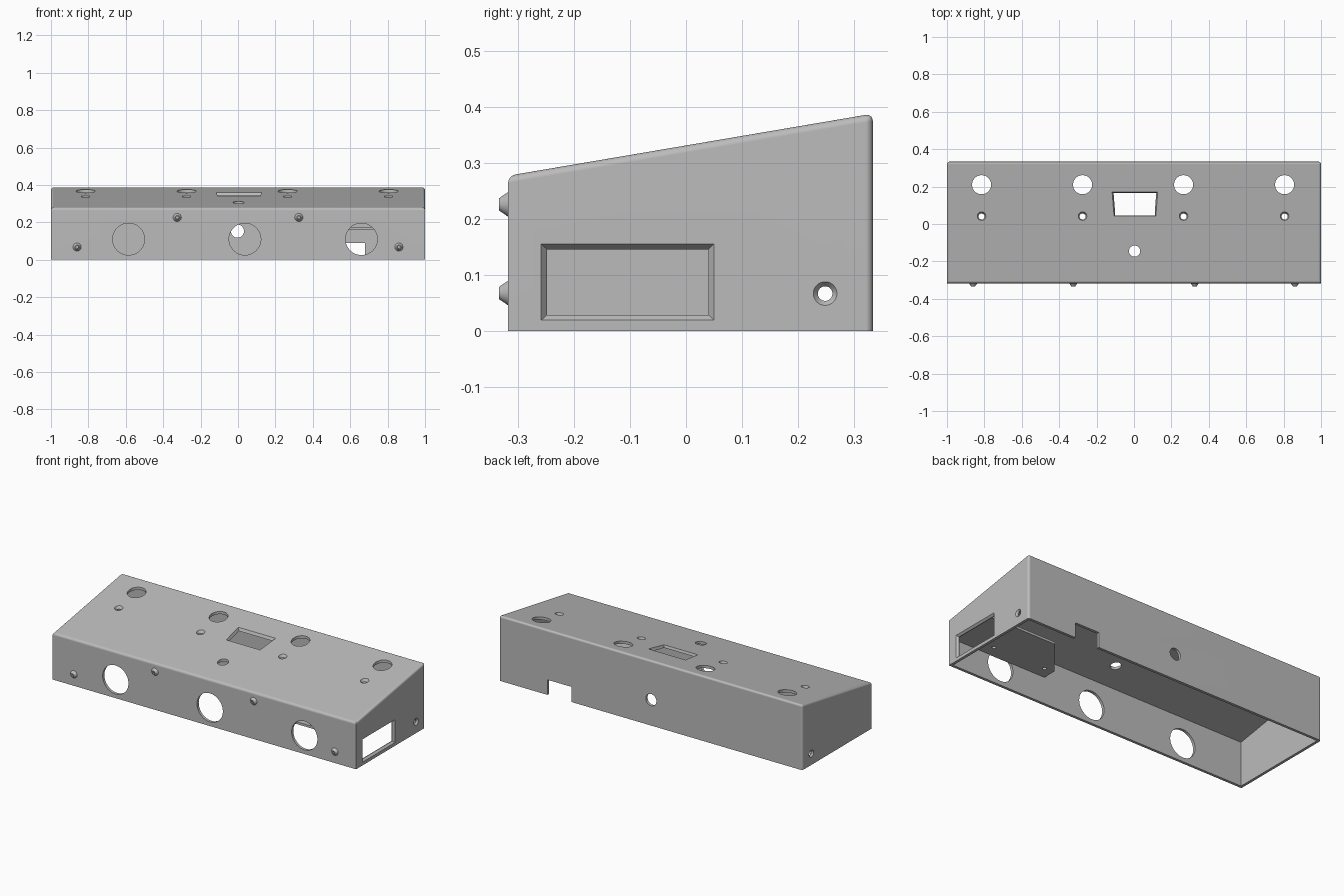
import bpy, bmesh, math

cube = bpy.data.objects.get("Cube")
if cube:
    bpy.data.objects.remove(cube, do_unlink=True)

grey = bpy.data.materials.new("plain_grey")
grey.use_nodes = True
colour = (0.5, 0.5, 0.5, 1)
grey.diffuse_color = colour
grey.node_tree.nodes["Principled BSDF"].inputs["Base Color"].default_value = colour


def loft(name, rings, bevel_rule=None, bevel=0.013):
    """Closed solid through a list of matching point rings."""
    bm = bmesh.new()
    rows = [[bm.verts.new(p) for p in ring] for ring in rings]
    n = len(rows[0])
    for a, b in zip(rows, rows[1:]):
        for i in range(n):
            j = (i + 1) % n
            bm.faces.new((a[i], a[j], b[j], b[i]))
    bm.faces.new(rows[0])
    bm.faces.new(rows[-1])
    bmesh.ops.recalc_face_normals(bm, faces=bm.faces)
    if bevel_rule:
        edges = [e for e in bm.edges if bevel_rule(*e.verts)]
        bmesh.ops.bevel(bm, geom=edges, offset=bevel, segments=5, profile=0.5, affect='EDGES')
    mesh = bpy.data.meshes.new(name)
    bm.to_mesh(mesh)
    bm.free()
    mesh.materials.append(grey)
    obj = bpy.data.objects.new(name, mesh)
    bpy.context.collection.objects.link(obj)
    return obj


def place(axis, u, v, w):
    """Point with w along the axis and u, v across it."""
    return {"x": (w, u, v), "y": (u, w, v), "z": (u, v, w)}[axis]


def round_solid(name, axis, u, v, steps, sides=48):
    """Turned solid; steps are (position along axis, radius)."""
    angles = [2 * math.pi * i / sides for i in range(sides)]
    return loft(name, [[place(axis, u + r * math.cos(t), v + r * math.sin(t), w) for t in angles]
                       for w, r in steps])


def rect_solid(name, axis, u, v, steps):
    """Rectangular solid; steps are (position along axis, half width, half height)."""
    corners = [(-1, -1), (1, -1), (1, 1), (-1, 1)]
    return loft(name, [[place(axis, u + a * hu, v + b * hv, w) for a, b in corners]
                       for w, hu, hv in steps])


def activate(obj):
    bpy.ops.object.select_all(action='DESELECT')
    obj.select_set(True)
    bpy.context.view_layer.objects.active = obj


def cut(target, cutter):
    cutter.hide_render = True
    mod = target.modifiers.new("cut", 'BOOLEAN')
    mod.operation = 'DIFFERENCE'
    mod.solver = 'EXACT'
    mod.object = cutter
    activate(target)
    bpy.ops.object.modifier_apply(modifier=mod.name)
    bpy.data.objects.remove(cutter, do_unlink=True)


def smooth(obj):
    activate(obj)
    bpy.ops.object.shade_smooth_by_angle(angle=math.radians(30))


def roof(y):
    return 0.331 + 0.17 * y


FRONT, BACK, WALL = -0.317, 0.333, 0.016


def wedge(name, inset, floor, rule=None):
    y0, y1, x = FRONT + inset, BACK - inset, 1 - inset
    side = [(y0, floor), (y1, floor), (y1, roof(y1) - inset), (y0, roof(y0) - inset)]
    return loft(name, [[(s * x, y, z) for y, z in side] for s in (-1, 1)], rule)


# Hollow wedge shell, open underneath
def rounded(a, b):
    top = a.co.z > 0.2 and b.co.z > 0.2
    back_corner = a.co.y > 0.3 and b.co.y > 0.3 and abs(a.co.z - b.co.z) > 0.1
    return top or back_corner


shell = wedge("enclosure_shell", 0, 0, rounded)
cut(shell, wedge("cavity", WALL, -0.1))

# Large round openings in the front
for x in (-0.585, 0.037, 0.66):
    cut(shell, round_solid("front_opening", "y", x, 0.11, [(-0.4, 0.085), (-0.25, 0.085)], 64))

# Knob holes and countersunk indicator holes in the sloping top
for x in (-0.815, -0.275, 0.265, 0.805):
    cut(shell, round_solid("knob_hole", "z", x, 0.21, [(0.25, 0.051), (0.5, 0.051)]))
    z = roof(0.04)
    cut(shell, round_solid("indicator_hole", "z", x, 0.04,
                           [(0.25, 0.016), (z - 0.012, 0.016), (z + 0.004, 0.025), (0.5, 0.025)]))
cut(shell, round_solid("button_hole", "z", 0.003, -0.145, [(0.2, 0.03), (0.5, 0.03)]))

# Display window with sloping borders
z = roof(0.1)
cut(shell, rect_solid("display_window", "z", 0.005, 0.102,
                      [(0.25, 0.107, 0.056), (z - 0.02, 0.107, 0.056),
                       (z + 0.012, 0.122, 0.07), (0.5, 0.122, 0.07)]))

# Side window with sloping borders
cut(shell, rect_solid("side_window", "x", -0.104, 0.0875,
                      [(0.9, 0.144, 0.0585), (0.988, 0.144, 0.0585),
                       (1.0, 0.154, 0.068), (1.1, 0.154, 0.068)]))

# Countersunk screw holes on both sides
for s in (-1, 1):
    cut(shell, round_solid("screw_hole", "x", 0.248, 0.067,
                           [(s * 0.9, 0.013), (s * 0.99, 0.013), (s * 1.0, 0.021), (s * 1.1, 0.021)]))

# Cable notch and socket hole in the back
cut(shell, rect_solid("cable_notch", "y", 0.6, 0, [(0.25, 0.08, 0.09), (0.4, 0.08, 0.09)]))
cut(shell, round_solid("socket_hole", "y", -0.003, 0.153, [(0.25, 0.035), (0.4, 0.035)]))

smooth(shell)
shell.modifiers.new("even_shading", 'WEIGHTED_NORMAL').keep_sharp = True

# Inner shelf above the side window, with two screw holes
outline = [(0.36, -0.305), (0.99, -0.305), (0.99, 0.0), (0.54, 0.0), (0.36, -0.22)]
shelf = loft("inner_shelf", [[(x, y, z) for x, y in outline] for z in (0.158, 0.172)])
for x in (0.42, 0.765):
    cut(shelf, round_solid("shelf_hole", "z", x, -0.23, [(0.1, 0.011), (0.2, 0.011)], 24))
smooth(shelf)

# Hollow-tipped conical pegs on the front
for s, side in ((-1, "right"), (1, "left")):
    for x, z, level in ((0.86, 0.068, "lower"), (0.325, 0.226, "upper")):
        peg = round_solid(f"{level}_{side}_peg", "y", s * x, z,
                          [(-0.31, 0.022), (-0.317, 0.022), (-0.333, 0.011),
                           (-0.333, 0.006), (-0.323, 0.006)], 24)
        smooth(peg)
